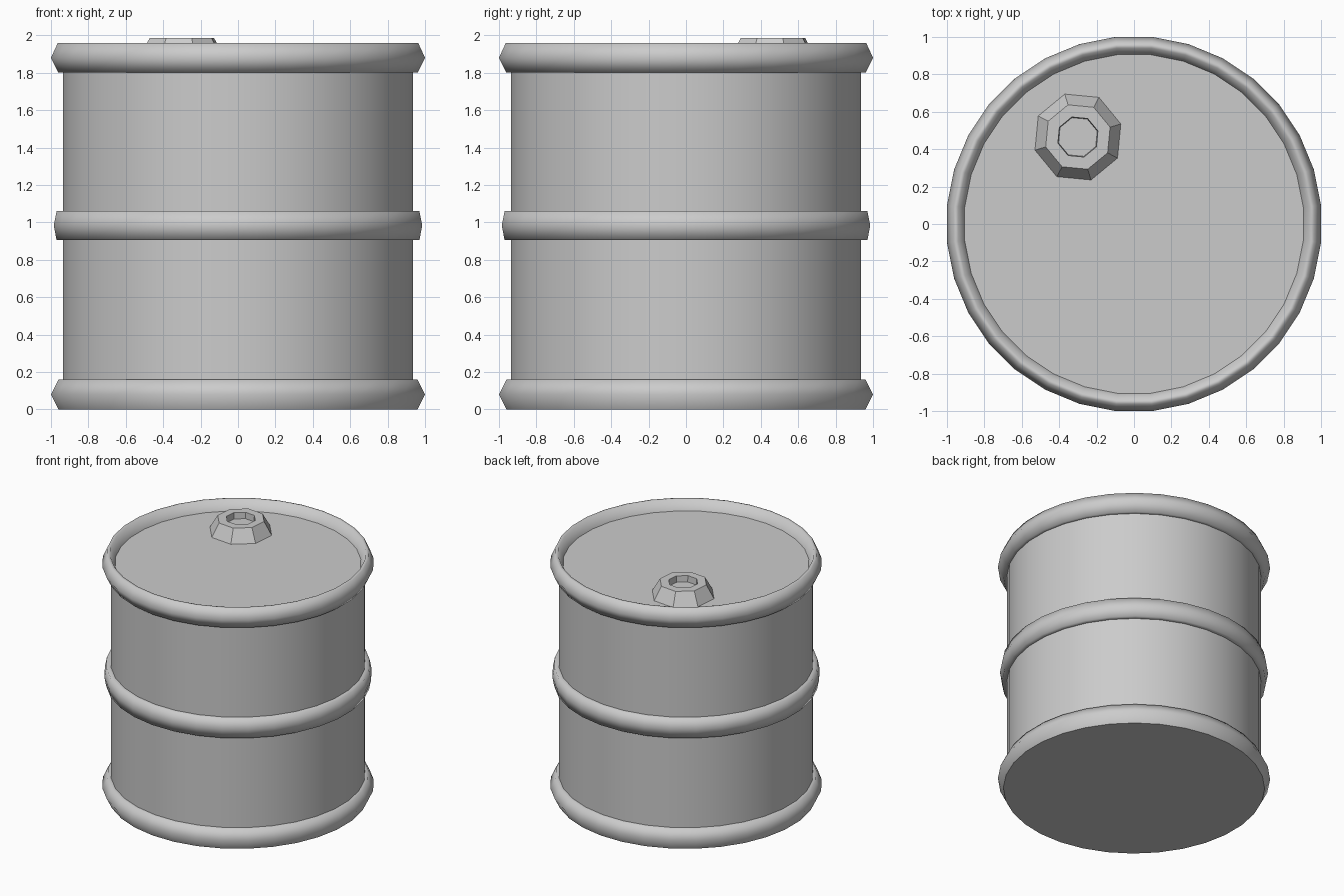
import bpy
from math import pi, cos, sin, radians

if "Cube" in bpy.data.objects:
    bpy.data.objects.remove(bpy.data.objects["Cube"])


def lathe(name, profile, sides, turn=0.0, centre=(0, 0), cap_start=False, cap_end=False, smooth=None):
    """Revolve (radius, z) points about a vertical axis."""
    verts, faces = [], []
    for r, z in profile:
        for i in range(sides):
            a = turn + 2 * pi * i / sides
            verts.append((centre[0] + r * cos(a), centre[1] + r * sin(a), z))
    for k in range(len(profile) - 1):
        for i in range(sides):
            j = (i + 1) % sides
            faces.append((k * sides + i, k * sides + j, (k + 1) * sides + j, (k + 1) * sides + i))
    if cap_start:
        faces.append(tuple(reversed(range(sides))))
    if cap_end:
        base = (len(profile) - 1) * sides
        faces.append(tuple(range(base, base + sides)))
    mesh = bpy.data.meshes.new(name)
    mesh.from_pydata(verts, [], faces)
    ob = bpy.data.objects.new(name, mesh)
    bpy.context.collection.objects.link(ob)
    if smooth:
        bpy.ops.object.select_all(action='DESELECT')
        ob.select_set(True)
        bpy.context.view_layer.objects.active = ob
        bpy.ops.object.shade_smooth_by_angle(angle=radians(smooth))
    return ob


SIDES = 32
HALF = pi / SIDES
K = 1 / cos(HALF)  # flats of the drum face the axes


def drum_part(name, profile, **kw):
    return lathe(name, [(r * K, z) for r, z in profile], SIDES, HALF, **kw)


# Drum wall with bottom hoop, middle hoop and raised top rim
drum_part("drum_wall", [
    (0.96, 0.0), (1.0, 0.08), (0.96, 0.16), (0.935, 0.16),
    (0.935, 0.905), (0.97, 0.905), (0.985, 0.983), (0.97, 1.06), (0.935, 1.06),
    (0.935, 1.80), (0.96, 1.80), (1.0, 1.88), (0.963, 1.96), (0.94, 1.96), (0.905, 1.88),
], smooth=85)

# Flat ends
drum_part("drum_bottom", [(0.96, 0.0)], cap_start=True)
drum_part("drum_lid", [(0.905, 1.88)], cap_end=True)

# Octagonal filler neck with a shallow socket
lathe("filler_neck", [(0.24, 1.88), (0.18, 1.985), (0.112, 1.985), (0.108, 1.935)],
      8, radians(17), (-0.3, 0.465), cap_end=True)
